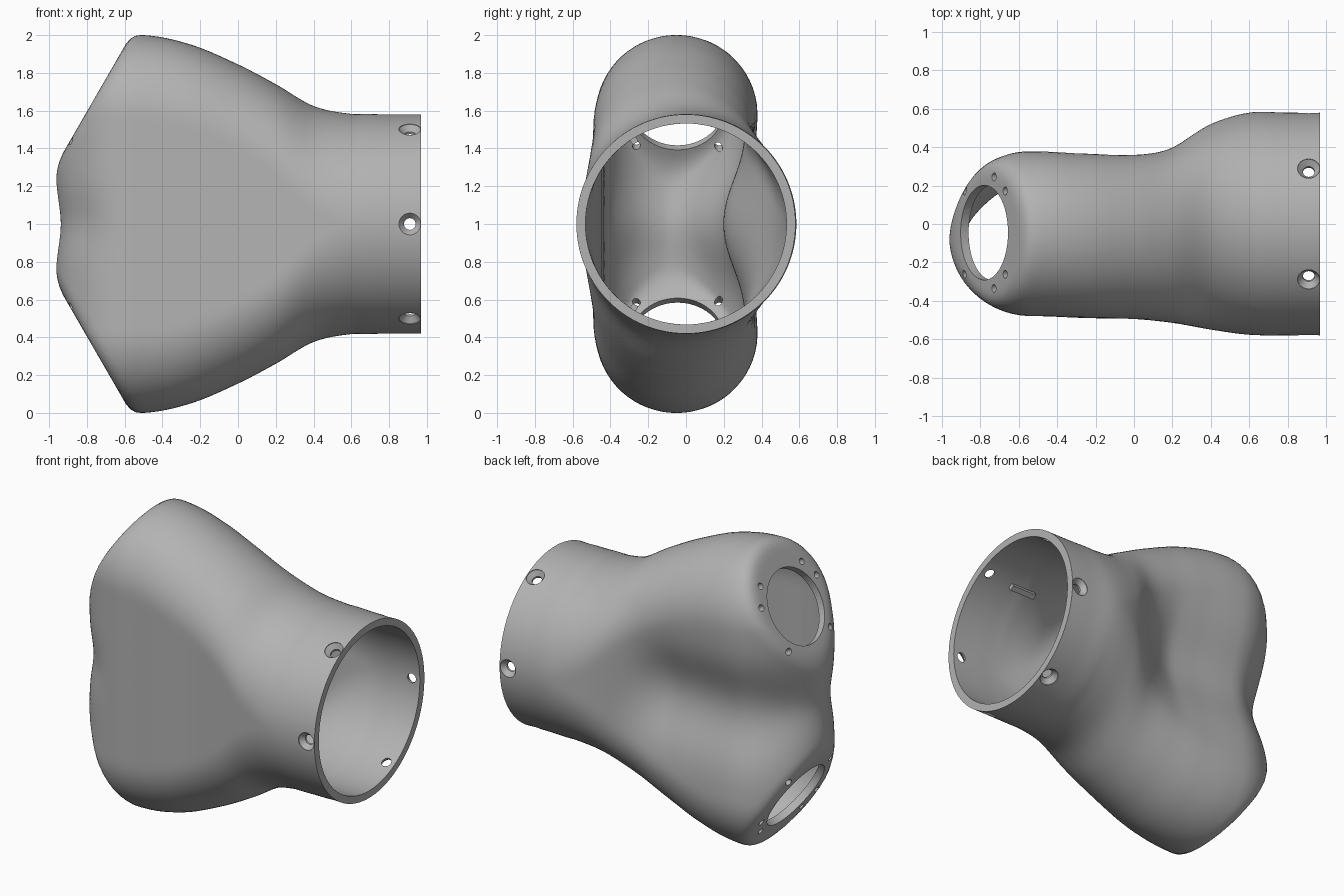
import bpy, bmesh, math
from mathutils import Vector, Matrix

if "Cube" in bpy.data.objects:
    bpy.data.objects.remove(bpy.data.objects["Cube"])

grey = bpy.data.materials.new("plain_grey")
grey.use_nodes = True
grey.diffuse_color = (0.45, 0.45, 0.45, 1)
grey.node_tree.nodes["Principled BSDF"].inputs["Base Color"].default_value = (0.45, 0.45, 0.45, 1)

# Body profile stations: x, half height, back depth, front depth
STATIONS = [(-1.2, 1.0, .38, .475), (-.5, 1.0, .38, .48), (-.25, .95, .37, .49),
            (0, .845, .37, .495), (.2, .74, .405, .515), (.4, .625, .52, .55),
            (.6, .583, .58, .577), (.8, .58, .58, .58), (1.1, .58, .58, .58)]
SEGMENTS = 160
MIDDLE = -.05                                   # y of the body's axis
START = -.2                                     # x where the rounded end begins
CAP_AXIS = Vector((-math.cos(math.pi / 6), 0, .5))
CAP_SLOPE = Vector((.5, 0, math.cos(math.pi / 6)))
CAP_CENTRE = Vector((-.78, -.045, .63))
CAP_DIST = CAP_AXIS.dot(CAP_CENTRE)


def smooth(a, b, v):
    t = min(max((v - a) / (b - a), 0), 1)
    return t * t * (3 - 2 * t)


def profile(x):
    """Smooth curve through the stations."""
    i = 0
    while i < len(STATIONS) - 2 and STATIONS[i + 1][0] < x:
        i += 1
    p, q = STATIONS[i], STATIONS[i + 1]
    o, r = STATIONS[max(i - 1, 0)], STATIONS[min(i + 2, len(STATIONS) - 1)]
    w = q[0] - p[0]
    t = (x - p[0]) / w
    out = []
    for k in (1, 2, 3):
        m0 = (q[k] - o[k]) / (q[0] - o[0]) * w
        m1 = (r[k] - p[k]) / (r[0] - p[0]) * w
        out.append(p[k] * (1 + 2 * t) * (1 - t) ** 2 + m0 * t * (1 - t) ** 2
                   + q[k] * t * t * (3 - 2 * t) + m1 * t * t * (t - 1))
    return out


def field(p):
    """Negative inside the forked body, positive outside."""
    x, y, z = p
    high, back, front = profile(x)
    radius, yc = (back + front) / 2, (back - front) / 2
    up = max(abs(z) - max(high - radius, 0), 0)
    d = math.sqrt((y - yc) ** 2 + up * up + max(-.54 - x, 0) ** 2) - radius
    # valley between the two branches, deepest at the back
    d += .13 * math.exp(-(z / .28) ** 2) * smooth(-.2, .9, (y - yc) / radius) * smooth(.3, -.1, x)
    d += .025 * math.exp(-(z / .16) ** 2) * smooth(-.6, -.85, x)
    # flat branch ends with softened edges
    cap = CAP_AXIS.x * x + CAP_AXIS.z * abs(z) - CAP_DIST
    k = .05
    h = max(k - abs(d - cap), 0) / k
    return max(d, cap) + h * h * k / 4


def surface_point(origin, direction):
    lo, hi = 0.0, 1.6
    for _ in range(18):
        mid = (lo + hi) / 2
        if field(origin + direction * mid) < 0:
            lo = mid
        else:
            hi = mid
    return origin + direction * lo


def add_object(name, bm):
    bmesh.ops.recalc_face_normals(bm, faces=bm.faces)
    me = bpy.data.meshes.new(name)
    bm.to_mesh(me)
    bm.free()
    ob = bpy.data.objects.new(name, me)
    bpy.context.collection.objects.link(ob)
    me.materials.append(grey)
    return ob


def bridge(bm, rings):
    for a, b in zip(rings, rings[1:]):
        n = len(a)
        for i in range(n):
            bm.faces.new((a[i], a[(i + 1) % n], b[(i + 1) % n], b[i]))


# Forked body: rings along the tube, then a fan of rings over the closed end
bm = bmesh.new()
lift = Vector((0, 0, 1))
rings = []
tube_rings, end_rings = 40, 52
for j in range(tube_rings + end_rings):
    if j < tube_rings:
        origin, tilt = Vector((.97 + (START - .97) * j / tube_rings, MIDDLE, 0)), 0
    else:
        origin, tilt = Vector((START, MIDDLE, 0)), (j - tube_rings) / end_rings * math.pi / 2
    ring = []
    for i in range(SEGMENTS):
        a = math.tau * i / SEGMENTS
        d = Vector((-math.sin(tilt), math.cos(tilt) * math.cos(a), math.cos(tilt) * math.sin(a)))
        ring.append(bm.verts.new(surface_point(origin, d) + lift))
    rings.append(ring)
bridge(bm, rings)
pole = bm.verts.new(surface_point(Vector((START, MIDDLE, 0)), Vector((-1, 0, 0))) + lift)
for i in range(SEGMENTS):
    bm.faces.new((rings[-1][i], rings[-1][(i + 1) % SEGMENTS], pole))
bmesh.ops.recalc_face_normals(bm, faces=bm.faces)
if rings[0][0].link_faces[0].normal.y < 0:
    bmesh.ops.reverse_faces(bm, faces=bm.faces)
me = bpy.data.meshes.new("forked_body")
bm.to_mesh(me)
bm.free()
body = bpy.data.objects.new("forked_body", me)
bpy.context.collection.objects.link(body)
me.materials.append(grey)


# Hole cutters, each a turned solid
def turned(bm, origin, axis, shape, n):
    rot = axis.to_track_quat('Z', 'Y').to_matrix()
    rings = [[bm.verts.new(origin + rot @ Vector((r * math.cos(math.tau * i / n),
                                                  r * math.sin(math.tau * i / n), h)))
              for i in range(n)] for r, h in shape]
    bridge(bm, rings)
    bm.faces.new(rings[0][::-1])
    bm.faces.new(rings[-1])


cut = bmesh.new()
for k in range(6):                              # countersunk holes round the open end
    a = math.tau * k / 6
    turned(cut, Vector((.91, 0, 1)), Vector((0, math.cos(a), math.sin(a))),
           [(.031, .45), (.031, .545), (.058, .575), (.058, .65)], 24)
for side in (1, -1):                            # port and screw holes in each branch end
    flip = Matrix.Diagonal((1, 1, side))
    axis = flip @ CAP_AXIS
    turned(cut, flip @ CAP_CENTRE + lift, axis, [(.247, -.12), (.247, .08)], 48)
    for deg in (45, 71, 135, -45, -71, -135):
        a = math.radians(deg)
        at = CAP_CENTRE + CAP_SLOPE * .307 * math.cos(a) + Vector((0, .307 * math.sin(a), 0))
        turned(cut, flip @ at + lift, axis, [(.021, -.12), (.021, .08)], 16)
cutter = add_object("hole_cutter", cut)
cutter.hide_render = True

# Hollow the body and drill it
bpy.context.view_layer.objects.active = body
body.select_set(True)
wall = body.modifiers.new("wall", 'SOLIDIFY')
wall.thickness, wall.offset = .048, -1
drill = body.modifiers.new("holes", 'BOOLEAN')
drill.operation, drill.solver, drill.object = 'DIFFERENCE', 'EXACT', cutter
for m in ("wall", "holes"):
    bpy.ops.object.modifier_apply(modifier=m)
bpy.data.objects.remove(cutter)
bpy.ops.object.shade_smooth_by_angle(angle=math.radians(30))

# Small keys on the inner wall
for side, name in ((1, "upper_key"), (-1, "lower_key")):
    bm = bmesh.new()
    bmesh.ops.create_cube(bm, size=1)
    out = Vector((0, -.28, .45 * side)).normalized()
    place = Matrix.Translation(Vector((.645, 0, 1)) + out * .525) @ out.to_track_quat('Z', 'X').to_matrix().to_4x4()
    # long side follows the tube
    length_on_x = abs((place.to_3x3() @ Vector((1, 0, 0))).x) > .5
    size = (.18, .035, .04) if length_on_x else (.035, .18, .04)
    bmesh.ops.transform(bm, matrix=place @ Matrix.Diagonal((*size, 1)), verts=bm.verts)
    add_object(name, bm)
